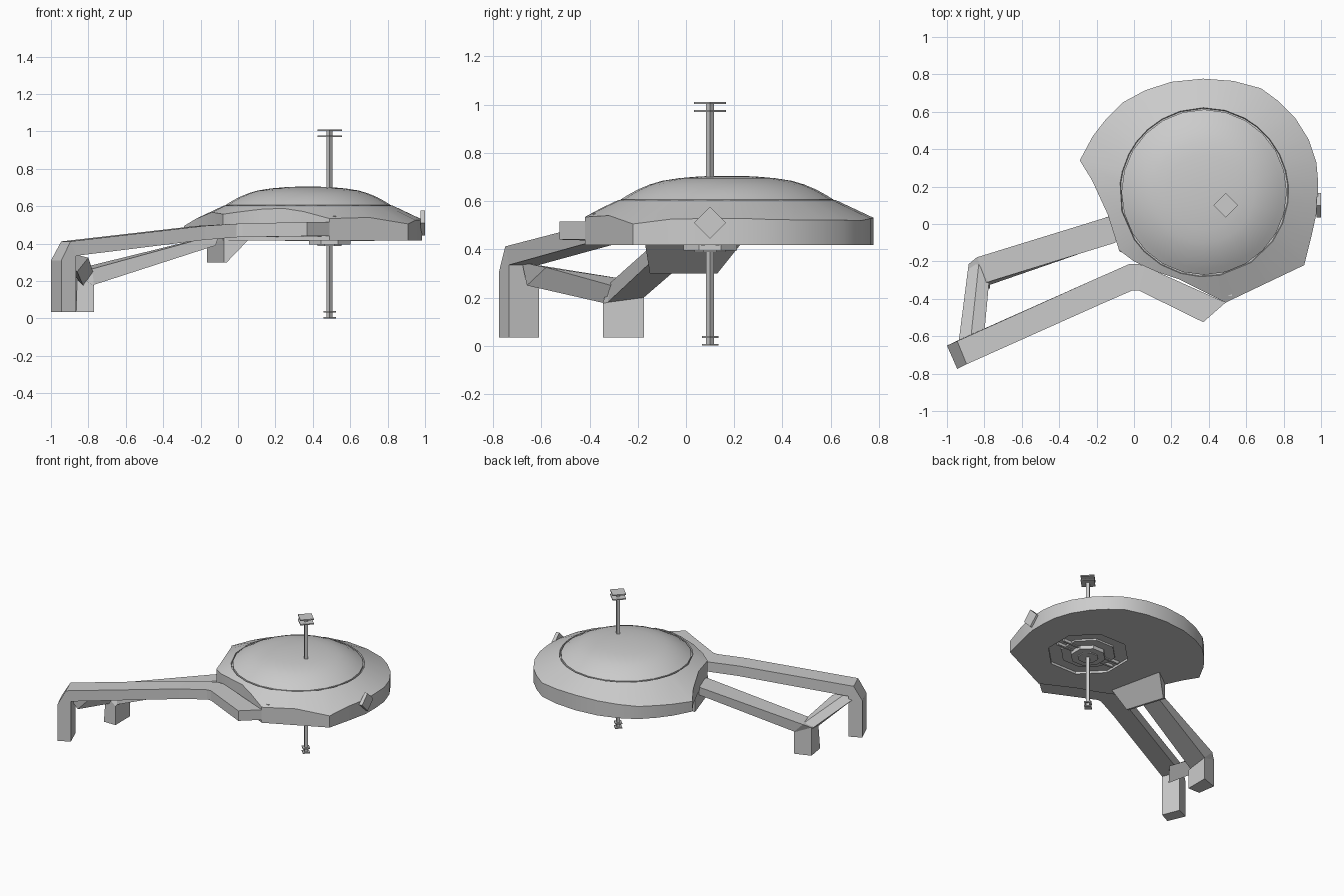
import bpy, bmesh, math
from mathutils import Matrix, Vector

if "Cube" in bpy.data.objects:
    bpy.data.objects.remove(bpy.data.objects["Cube"])

GREY = bpy.data.materials.new("light_grey")
GREY.diffuse_color = (0.6, 0.6, 0.6, 1)
GREY.use_nodes = True
GREY.node_tree.nodes["Principled BSDF"].inputs["Base Color"].default_value = GREY.diffuse_color
CX, CY = 0.375, 0.17      # dome centre
PX, PY = 0.49, 0.10       # pole centre


def finish(bm, name, smooth=None):
    bmesh.ops.recalc_face_normals(bm, faces=bm.faces)
    me = bpy.data.meshes.new(name)
    bm.to_mesh(me)
    bm.free()
    me.materials.append(GREY)
    ob = bpy.data.objects.new(name, me)
    bpy.context.collection.objects.link(ob)
    if smooth:
        bpy.ops.object.select_all(action='DESELECT')
        ob.select_set(True)
        bpy.context.view_layer.objects.active = ob
        bpy.ops.object.shade_smooth_by_angle(angle=math.radians(smooth))
    return ob


def loft(name, rings, smooth=None):
    """Skin closed rings of equal size and cap both ends."""
    bm = bmesh.new()
    vs = [[bm.verts.new(p) for p in r] for r in rings]
    n = len(rings[0])
    for a, b in zip(vs, vs[1:]):
        for i in range(n):
            j = (i + 1) % n
            bm.faces.new((a[i], a[j], b[j], b[i]))
    bm.faces.new(vs[0])
    bm.faces.new(vs[-1])
    return finish(bm, name, smooth)


def prism(name, x, y, z0, z1, r, sides, turn=0):
    return loft(name, [[(x + r * math.cos(2 * math.pi * i / sides + turn),
                         y + r * math.sin(2 * math.pi * i / sides + turn), z)
                        for i in range(sides)] for z in (z0, z1)])


def box(name, x0, x1, y0, y1, z0, z1):
    return loft(name, [[(x0, y0, z), (x1, y0, z), (x1, y1, z), (x0, y1, z)] for z in (z0, z1)])


# Saucer body: plan outline, with a conical top that rises to the dome
outline = [(0.91, -0.22), (0.95, -0.06), (0.985, 0.10), (0.985, 0.22), (0.975, 0.33),
           (0.935, 0.45), (0.86, 0.57), (0.775, 0.655), (0.68, 0.725), (0.53, 0.765),
           (0.37, 0.777), (0.20, 0.76), (0.06, 0.715), (-0.06, 0.65), (-0.15, 0.56),
           (-0.22, 0.47), (-0.29, 0.34), (-0.225, 0.235), (-0.14, 0.05), (-0.08, -0.14),
           (0.0, -0.20), (0.12, -0.255), (0.24, -0.295), (0.35, -0.35), (0.49, -0.42),
           (0.70, -0.32)]


def cone_z(p):
    return 0.605 - 0.47 * (math.hypot(p[0] - CX, p[1] - CY) - 0.45)


def circle(r, z):
    ring = []
    for x, y in outline:
        a = math.atan2(y - CY, x - CX)
        ring.append((CX + r * math.cos(a), CY + r * math.sin(a), z))
    return ring


body = loft("saucer_body", [[(x, y, 0.418) for x, y in outline],
                            [(x, y, cone_z((x, y))) for x, y in outline],
                            circle(0.452, 0.604), circle(0.448, 0.59)], 30)

# Octagonal recess under the body
cutter = prism("recess_cutter", PX, PY, 0.38, 0.435, 0.28, 8, math.pi / 8)
cutter.hide_render = True
cutter.hide_viewport = False
cutter.display_type = 'WIRE'
mod = body.modifiers.new("recess", 'BOOLEAN')
mod.object = cutter
mod.solver = 'EXACT'
bpy.ops.object.select_all(action='DESELECT')
body.select_set(True)
bpy.context.view_layer.objects.active = body
bpy.ops.object.modifier_apply(modifier=mod.name)
bpy.data.objects.remove(cutter)

# Dome
profile = [(0.442, 0.585), (0.442, 0.606), (0.41, 0.626), (0.37, 0.648), (0.32, 0.669),
           (0.27, 0.684), (0.20, 0.695), (0.12, 0.702), (0.05, 0.705)]
loft("dome", [[(CX + r * math.cos(i * math.pi / 12), CY + r * math.sin(i * math.pi / 12), z)
               for i in range(24)] for r, z in profile], 40)

# Underside hub
prism("hub_step", PX, PY, 0.422, 0.45, 0.19, 8, math.pi / 8)
prism("hub", PX, PY, 0.395, 0.44, 0.12, 8, math.pi / 8)
prism("hub_cap", PX, PY, 0.388, 0.40, 0.07, 8, math.pi / 8)
for s in (-1, 1):
    box("underside_rail", PX - 0.24, PX + 0.24, PY + s * 0.03 - 0.008, PY + s * 0.03 + 0.008,
        0.415, 0.44)

# Pole with diamond plates at both ends
prism("pole", PX, PY, 0.0, 1.01, 0.016, 4)
for z, r in ((0.97, 0.066), (1.003, 0.066), (0.0, 0.034), (0.032, 0.034)):
    prism("pole_plate", PX, PY, z, z + 0.008, r, 4)
# Diamond plate on the right side of the rim
loft("side_diamond", [[(x, PY + dy, 0.51 + dz) for dy, dz in
                       ((0.066, 0), (0, 0.066), (-0.066, 0), (0, -0.066))] for x in (0.975, 1.0)])
# Small fitting on the front edge
box("front_fitting", 0.46, 0.525, -0.385, -0.365, 0.52, 0.548)


# Front arm: inner and outer plan edge, top and bottom height
def section(i, o, zt, zb):
    return [(*i, zt), (*o, zt), (*o, zb), (*i, zb)]


def leg_section(z):
    return [(-1.0, -0.65, z), (-0.945, -0.775, z), (-0.865, -0.735, z), (-0.915, -0.61, z)]


loft("front_arm", [
    section((0.49, -0.42), (0.37, -0.525), 0.515, 0.44),
    section((0.06, -0.227), (0.025, -0.355), 0.508, 0.435),
    section((0.025, -0.214), (0.008, -0.355), 0.507, 0.435),
    section((-0.025, -0.214), (-0.008, -0.355), 0.506, 0.434),
    section((-0.22, -0.30), (-0.18, -0.43), 0.495, 0.42),
    [(-0.945, -0.626, 0.412), (-0.895, -0.75, 0.412),
     (-0.865, -0.735, 0.335), (-0.915, -0.61, 0.335)],
    leg_section(0.31), leg_section(0.035)])

# Back arm with its leg
loft("back_arm", [
    [(-0.10, -0.10, 0.452), (-0.10, 0.05, 0.452), (-0.12, 0.045, 0.39), (-0.12, -0.10, 0.39)],
    [(-0.78, -0.31, 0.265), (-0.84, -0.178, 0.27), (-0.77, -0.175, 0.20), (-0.77, -0.325, 0.18)],
    [(-0.86, -0.33, 0.235), (-0.885, -0.215, 0.245), (-0.77, -0.175, 0.195), (-0.77, -0.345, 0.175)],
    [(-0.865, -0.345, 0.035), (-0.885, -0.215, 0.035), (-0.77, -0.175, 0.035), (-0.77, -0.345, 0.035)]])

# Crossbar between the arms, tilted in section
loft("crossbar", [
    [(-0.885, -0.22, 0.235), (-0.83, -0.215, 0.27), (-0.775, -0.31, 0.25), (-0.825, -0.31, 0.17)],
    [(-0.94, -0.65, 0.315), (-0.88, -0.68, 0.345), (-0.80, -0.58, 0.325), (-0.86, -0.66, 0.25)]])

# Wedge socket where the back arm meets the body
loft("arm_socket", [
    [(-0.165, 0.13, 0.30), (-0.075, -0.15, 0.30), (-0.06, -0.15, 0.30), (-0.15, 0.13, 0.30)],
    [(-0.165, 0.13, 0.44), (-0.075, -0.15, 0.44), (0.06, -0.17, 0.425), (-0.03, 0.23, 0.425)]])
